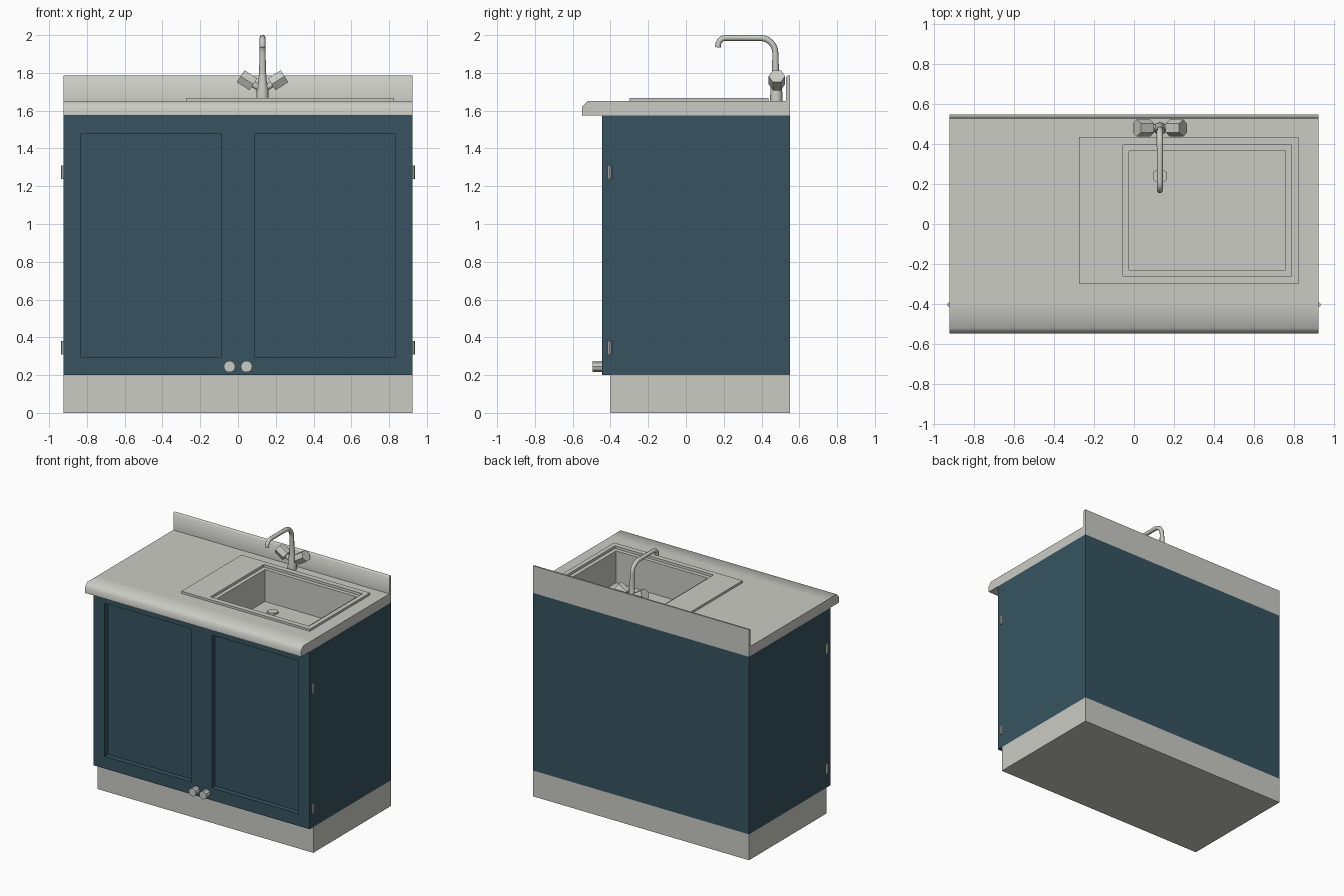
import bpy, bmesh, math
from mathutils import Vector

if "Cube" in bpy.data.objects:
    bpy.data.objects.remove(bpy.data.objects["Cube"])


def material(name, rgb):
    m = bpy.data.materials.new(name)
    m.diffuse_color = (*rgb, 1)
    m.use_nodes = True
    m.node_tree.nodes["Principled BSDF"].inputs["Base Color"].default_value = m.diffuse_color
    return m


GREY = material("pale_grey", (0.60, 0.60, 0.56))
TEAL = material("dark_teal", (0.038, 0.088, 0.118))


def finish(name, bm, mat, smooth=None):
    bmesh.ops.recalc_face_normals(bm, faces=bm.faces)
    me = bpy.data.meshes.new(name)
    bm.to_mesh(me)
    bm.free()
    me.materials.append(mat)
    ob = bpy.data.objects.new(name, me)
    bpy.context.collection.objects.link(ob)
    if smooth:
        shade(ob, smooth)
    return ob


def activate(ob):
    bpy.ops.object.select_all(action='DESELECT')
    ob.select_set(True)
    bpy.context.view_layer.objects.active = ob


def shade(ob, angle):
    activate(ob)
    bpy.ops.object.shade_smooth_by_angle(angle=math.radians(angle))


def box_bm(x0, x1, y0, y1, z0, z1):
    bm = bmesh.new()
    bmesh.ops.create_cube(bm, size=1)
    for v in bm.verts:
        v.co = ((x0, x1)[v.co.x > 0], (y0, y1)[v.co.y > 0], (z0, z1)[v.co.z > 0])
    return bm


def prism(name, a, b, r, sides, mat, spin=0.0, smooth=None):
    """Closed prism whose axis runs from a to b."""
    a, b = Vector(a), Vector(b)
    w = (b - a).normalized()
    u = Vector((0, 1, 0)) if abs(w.y) < 0.9 else Vector((1, 0, 0))
    v = w.cross(u)
    bm = bmesh.new()
    rings = []
    for p in (a, b):
        angs = [spin + 2 * math.pi * i / sides for i in range(sides)]
        rings.append([bm.verts.new(p + r * (math.cos(t) * u + math.sin(t) * v)) for t in angs])
        bm.faces.new(rings[-1])
    for i in range(sides):
        j = (i + 1) % sides
        bm.faces.new((rings[0][i], rings[0][j], rings[1][j], rings[1][i]))
    return finish(name, bm, mat, smooth)


# plinth
finish("plinth", box_bm(-0.925, 0.925, -0.40, 0.55, 0, 0.2), GREY)

# cabinet with two recessed door panels, open under the worktop
bm = box_bm(-0.925, 0.925, -0.445, 0.55, 0.2, 1.575)
for axis, cuts in ((0, (-0.83, -0.0875, 0.0875, 0.83)), (2, (0.295, 1.48))):
    n = Vector((0, 0, 0))
    n[axis] = 1
    for c in cuts:
        bmesh.ops.bisect_plane(bm, geom=bm.verts[:] + bm.edges[:] + bm.faces[:],
                               plane_co=n * c, plane_no=n)
panels = []
for f in bm.faces:
    c = f.calc_center_median()
    if c.y < -0.44 and 0.0875 < abs(c.x) < 0.83 and 0.295 < c.z < 1.48:
        panels.append(f)
caps = bmesh.ops.extrude_discrete_faces(bm, faces=panels)["faces"]
for v in {v for f in caps for v in f.verts}:
    v.co.y += 0.04
top = [f for f in bm.faces if f.calc_center_median().z > 1.57]
bmesh.ops.delete(bm, geom=top, context='FACES')
finish("cabinet", bm, TEAL)

# worktop and splashback in one profile
profile = [(-0.44, 1.575), (-0.55, 1.575), (-0.55, 1.62), (-0.522, 1.65), (-0.40, 1.65),
           (0.53, 1.65), (0.53, 1.777), (0.538, 1.785), (0.55, 1.785), (0.55, 1.575)]
bm = bmesh.new()
ends = [[bm.verts.new((x, y, z)) for y, z in profile] for x in (-0.925, 0.925)]
for e in ends:
    bm.faces.new(e)
for i in range(len(profile)):
    j = (i + 1) % len(profile)
    bm.faces.new((ends[0][i], ends[0][j], ends[1][j], ends[1][i]))
worktop = finish("worktop", bm, GREY)
cutter = finish("sink_cutter", box_bm(-0.055, 0.79, -0.26, 0.395, 1.5, 1.7), GREY)
cutter.hide_render = True
mod = worktop.modifiers.new("hole", 'BOOLEAN')
mod.object = cutter
mod.operation = 'DIFFERENCE'
activate(worktop)
bpy.ops.object.modifier_apply(modifier="hole")
bpy.data.objects.remove(cutter)
shade(worktop, 60)

# sink: plate, sunken ledge and basin as stacked rectangular loops
loops = [(-0.275, 0.825, -0.30, 0.437, 1.65), (-0.275, 0.825, -0.30, 0.437, 1.667),
         (-0.055, 0.79, -0.26, 0.395, 1.667), (-0.055, 0.79, -0.26, 0.395, 1.647),
         (-0.025, 0.76, -0.23, 0.365, 1.647), (-0.025, 0.76, -0.23, 0.365, 1.40)]
bm = bmesh.new()
prev = None
for x0, x1, y0, y1, z in loops:
    ring = [bm.verts.new(p) for p in ((x0, y0, z), (x1, y0, z), (x1, y1, z), (x0, y1, z))]
    if prev:
        for i in range(4):
            j = (i + 1) % 4
            bm.faces.new((prev[i], prev[j], ring[j], ring[i]))
    prev = ring
bm.faces.new(prev)
finish("sink", bm, GREY)
prism("drain", (0.13, 0.24, 1.40), (0.13, 0.24, 1.415), 0.04, 6, GREY)

# tap: flared column running into a bent spout
FX, FY = 0.13, 0.478
path = [(FY, 1.65, 0.033), (FY, 1.72, 0.031), (FY, 1.765, 0.021), (FY - 0.004, 1.82, 0.018)]
for k in range(7):
    t = math.pi / 2 * k / 6
    path.append((FY - 0.085 + 0.08 * math.cos(t), 1.905 + 0.08 * math.sin(t), 0.016))
for k in range(6):
    t = math.pi / 2 * (1 + k / 5)
    path.append((0.21 + 0.04 * math.cos(t), 1.945 + 0.04 * math.sin(t), 0.015))
path.append((0.169, 1.935, 0.015))
cu = bpy.data.curves.new("tap_spout", 'CURVE')
cu.dimensions = '3D'
cu.bevel_depth = 1
cu.bevel_resolution = 2
cu.use_fill_caps = True
sp = cu.splines.new('POLY')
sp.points.add(len(path) - 1)
for p, (y, z, r) in zip(sp.points, path):
    p.co = (FX, y, z, 1)
    p.radius = r
cu.materials.append(GREY)
tap = bpy.data.objects.new("tap_spout", cu)
bpy.context.collection.objects.link(tap)
activate(tap)
bpy.ops.object.convert(target='MESH')
shade(bpy.context.view_layer.objects.active, 50)

# mirrored parts: tap handles, door knobs, hinges
for s, side in ((-1, "left"), (1, "right")):
    root = Vector((FX, 0.481, 1.708))
    d = Vector((s * 0.84, 0, 0.54)).normalized()
    prism("tap_arm_" + side, root, root + d * 0.07, 0.017, 8, GREY, smooth=50)
    prism("tap_handle_" + side, root + d * 0.058, root + d * 0.138, 0.043, 6, GREY)
    prism("door_knob_" + side, (s * 0.045, -0.44, 0.245), (s * 0.045, -0.495, 0.245),
          0.031, 10, GREY)
    for z, level in ((0.345, "lower"), (1.275, "upper")):
        prism(f"hinge_{level}_{side}", (s * 0.925, -0.404, z - 0.036),
              (s * 0.925, -0.404, z + 0.036), 0.011, 8, GREY)
